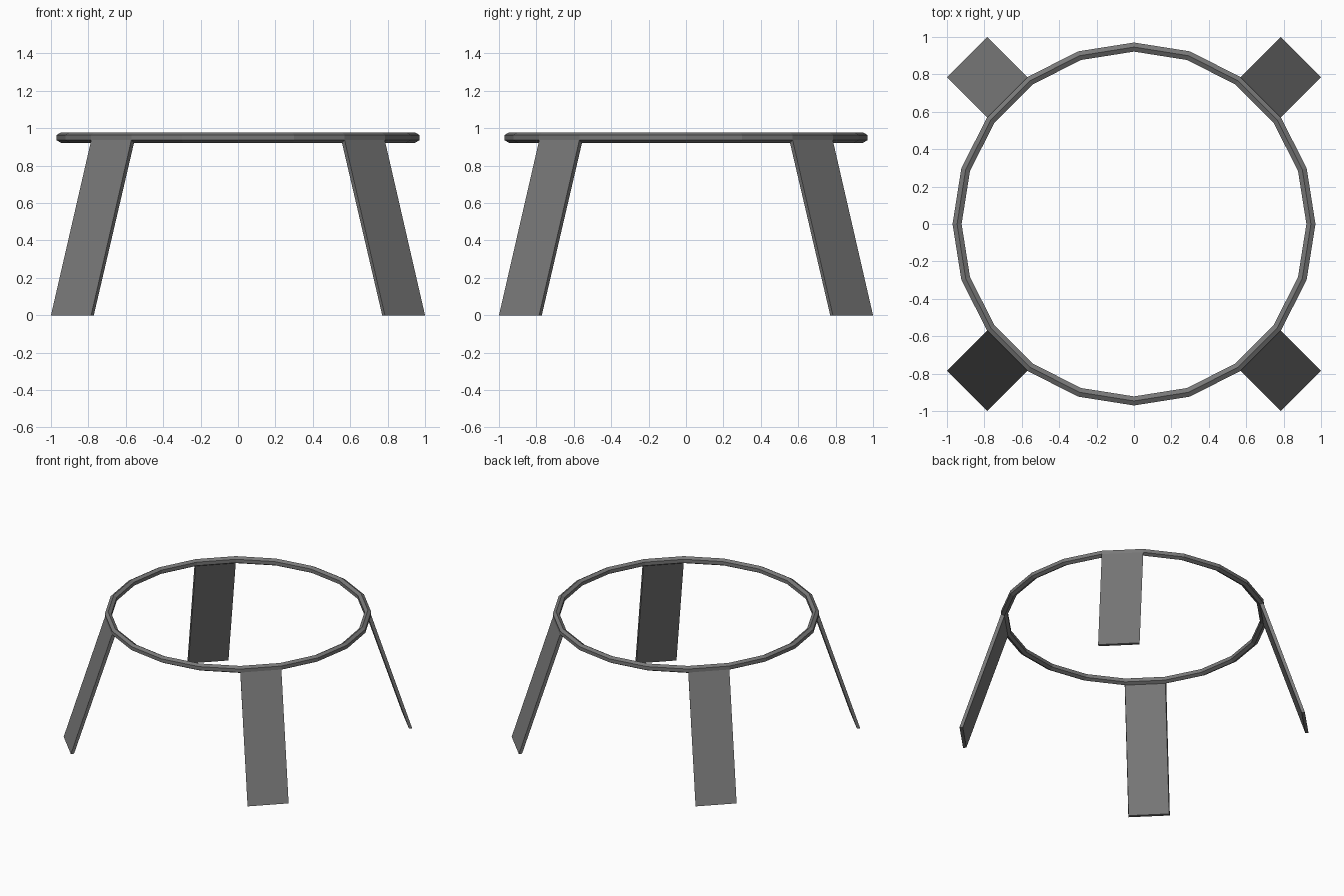
import bpy, bmesh, math
from mathutils import Vector

if "Cube" in bpy.data.objects:
    bpy.data.objects.remove(bpy.data.objects["Cube"])

SIDES, SECTION = 20, 6
RING_R, TUBE_R, RING_Z = 0.946, 0.028, 0.950
LEG_SPLAY = 0.304

bm = bmesh.new()

# Ring: hexagonal section (points up and down) swept round 20 sides
loops = []
for i in range(SIDES):
    a = 2 * math.pi * i / SIDES
    loop = []
    for j in range(SECTION):
        b = math.radians(30 + 60 * j)
        r = RING_R + TUBE_R * math.cos(b)
        loop.append(bm.verts.new((r * math.cos(a), r * math.sin(a), RING_Z + TUBE_R * math.sin(b))))
    loops.append(loop)

leg_faces = []
for i in range(SIDES):
    l0, l1 = loops[i], loops[(i + 1) % SIDES]
    for j in range(SECTION):
        k = (j + 1) % SECTION
        f = bm.faces.new((l0[j], l1[j], l1[k], l0[k]))
        # lower outer face on each diagonal grows a leg
        if j == 4 and i % 5 == 2:
            leg_faces.append((f, math.radians(18 * (i + 0.5))))

# Legs: extrude outward and down, with flat feet on the floor
for f, a in leg_faces:
    ext = bmesh.ops.extrude_discrete_faces(bm, faces=[f])["faces"][0]
    for v in ext.verts:
        v.co += Vector((math.cos(a), math.sin(a), 0)) * LEG_SPLAY
        v.co.z = 0

bmesh.ops.recalc_face_normals(bm, faces=bm.faces[:])
mesh = bpy.data.meshes.new("ring_stand")
bm.to_mesh(mesh)
bm.free()

# Dark grey finish
mat = bpy.data.materials.new("dark_grey")
mat.diffuse_color = (0.19, 0.19, 0.19, 1)
mat.use_nodes = True
mat.node_tree.nodes["Principled BSDF"].inputs["Base Color"].default_value = mat.diffuse_color
mesh.materials.append(mat)
obj = bpy.data.objects.new("ring_stand", mesh)
bpy.context.collection.objects.link(obj)
